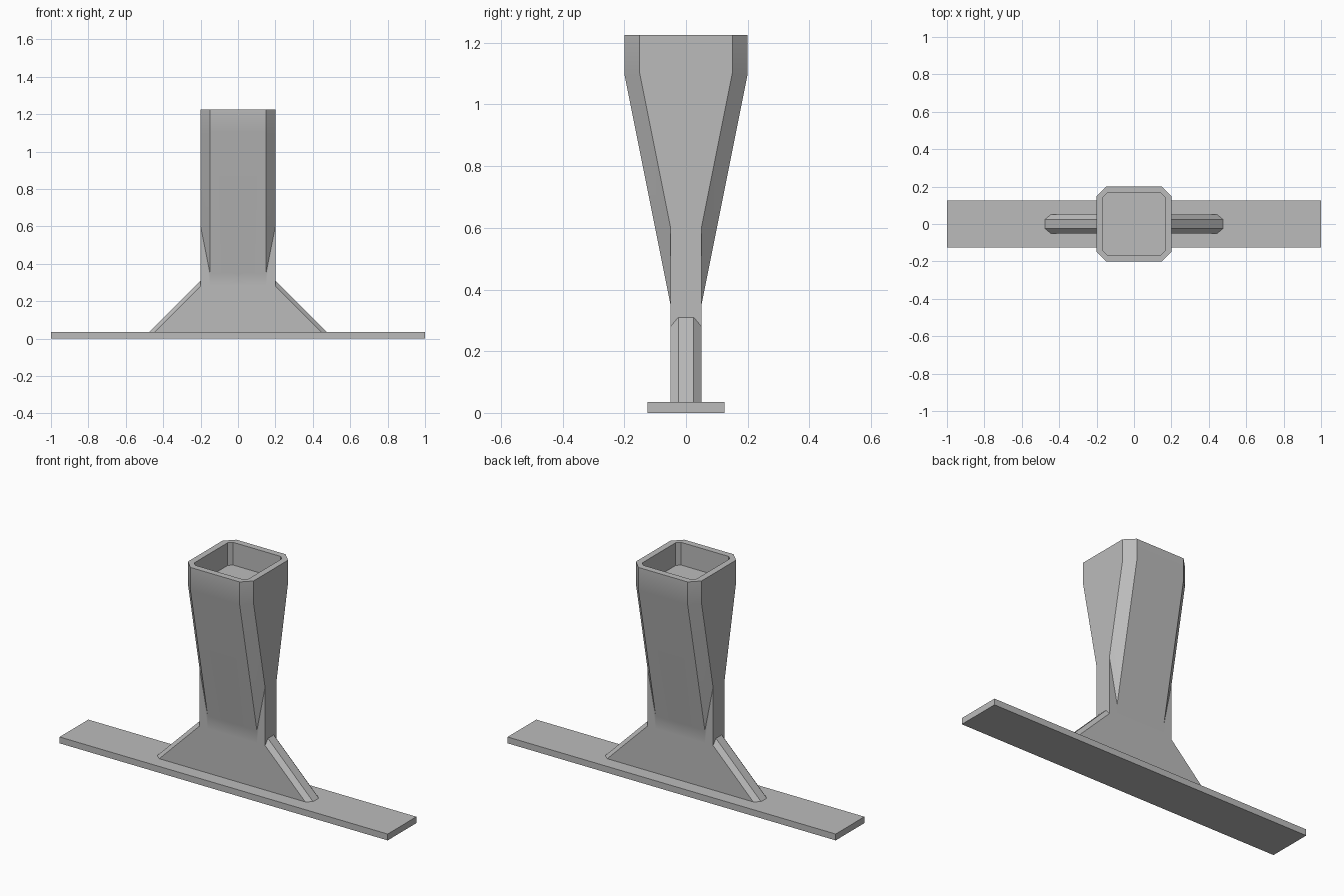
import bpy
import bmesh
import math

default = bpy.data.objects.get("Cube")
if default:
    bpy.data.objects.remove(default, do_unlink=True)

# Single grey finish
grey = bpy.data.materials.new("plain grey")
grey.use_nodes = True
grey.diffuse_color = (0.5, 0.5, 0.5, 1)
grey.node_tree.nodes["Principled BSDF"].inputs["Base Color"].default_value = grey.diffuse_color

# Main dimensions
plate_top = 0.035
half = 0.2            # half width of the column
flat = 0.15           # half width of its flat faces between chamfers
web = 0.05            # half thickness of the web
ridge = web / 2       # half width of the flat on the gusset edge
shoulder = 0.28       # where the web meets the column
gusset_top = 0.31
flare = 0.35          # where the faces start to lean out
chamfer = 0.6         # where the corner chamfer reaches the side
collar = 1.1          # start of the straight socket
top = 1.225
bore = 0.165
bore_flat = 0.145


def add_object(name, bm):
    mesh = bpy.data.meshes.new(name)
    bm.to_mesh(mesh)
    bm.free()
    mesh.materials.append(grey)
    obj = bpy.data.objects.new(name, mesh)
    bpy.context.collection.objects.link(obj)
    return obj


def add_polygons(bm, polygons):
    for corners in polygons:
        bm.faces.new([bm.verts.new(c) for c in corners])


def front_row(z, y):
    return [(0, y, z), (flat, y, z)]


def ring(w, f, z):
    """Quarter outline of a chamfered square."""
    return [(0, w, z), (f, w, z), (w, f, z), (w, 0, z)]


def bridge(a, b):
    return [[a[i], a[i + 1], b[i + 1], b[i]] for i in range(len(a) - 1)]


# Base plate
bm = bmesh.new()
bmesh.ops.create_cube(bm, size=1)
bmesh.ops.scale(bm, vec=(2, 0.25, plate_top), verts=bm.verts)
bmesh.ops.translate(bm, vec=(0, 0, plate_top / 2), verts=bm.verts)
add_object("base_plate", bm)

# One quarter of the socket column with its gusset web
foot, foot_tip = 0.445, 0.475
web_corner = (half, web, shoulder)
chamfer_tip = (half, web, chamfer)
ridge_foot = (foot_tip, ridge, plate_top)
ridge_top = (half, ridge, gusset_top)
outer_low = ring(half, flat, collar)
outer_top = ring(half, flat, top)
inner_top = ring(bore, bore_flat, top)
inner_low = ring(bore, bore_flat, collar)
rows = [front_row(shoulder, web), front_row(flare, web), outer_low[:2]]

polygons = [
    # web face
    [(0, web, plate_top), (foot, web, plate_top), web_corner, rows[0][1], rows[0][0]],
    # flat corner below the chamfer
    [rows[0][1], web_corner, chamfer_tip, rows[1][1]],
    # tapering chamfer
    [rows[1][1], chamfer_tip, outer_low[2], outer_low[1]],
    # gusset edge: chamfer and ridge
    [(foot, web, plate_top), ridge_foot, ridge_top, web_corner],
    [ridge_foot, (foot_tip, 0, plate_top), (half, 0, gusset_top), ridge_top],
    # column side
    [web_corner, ridge_top, (half, 0, gusset_top), outer_top[3],
     outer_top[2], outer_low[2], chamfer_tip],
    # socket floor
    [(0, 0, collar)] + inner_low,
]
for lower, upper in zip(rows, rows[1:]):
    polygons += bridge(lower, upper)
polygons += bridge(outer_low, outer_top)[:2]
polygons += bridge(outer_top, inner_top)
polygons += bridge(inner_top, inner_low)

bm = bmesh.new()
add_polygons(bm, polygons)

# Mirror the quarter to all four sides
for axis in range(2):
    copy = bmesh.ops.duplicate(bm, geom=bm.verts[:] + bm.edges[:] + bm.faces[:])
    scale = [1, 1, 1]
    scale[axis] = -1
    verts = [g for g in copy["geom"] if isinstance(g, bmesh.types.BMVert)]
    bmesh.ops.scale(bm, vec=scale, verts=verts)
bmesh.ops.remove_doubles(bm, verts=bm.verts, dist=0.0001)
bmesh.ops.recalc_face_normals(bm, faces=bm.faces)
column = add_object("socket_column", bm)

# Soft bends, crisp chamfers
column.data.shade_smooth()
column.data.set_sharp_from_angle(angle=math.radians(25))
weighted = column.modifiers.new("weighted_normals", 'WEIGHTED_NORMAL')
weighted.keep_sharp = True
